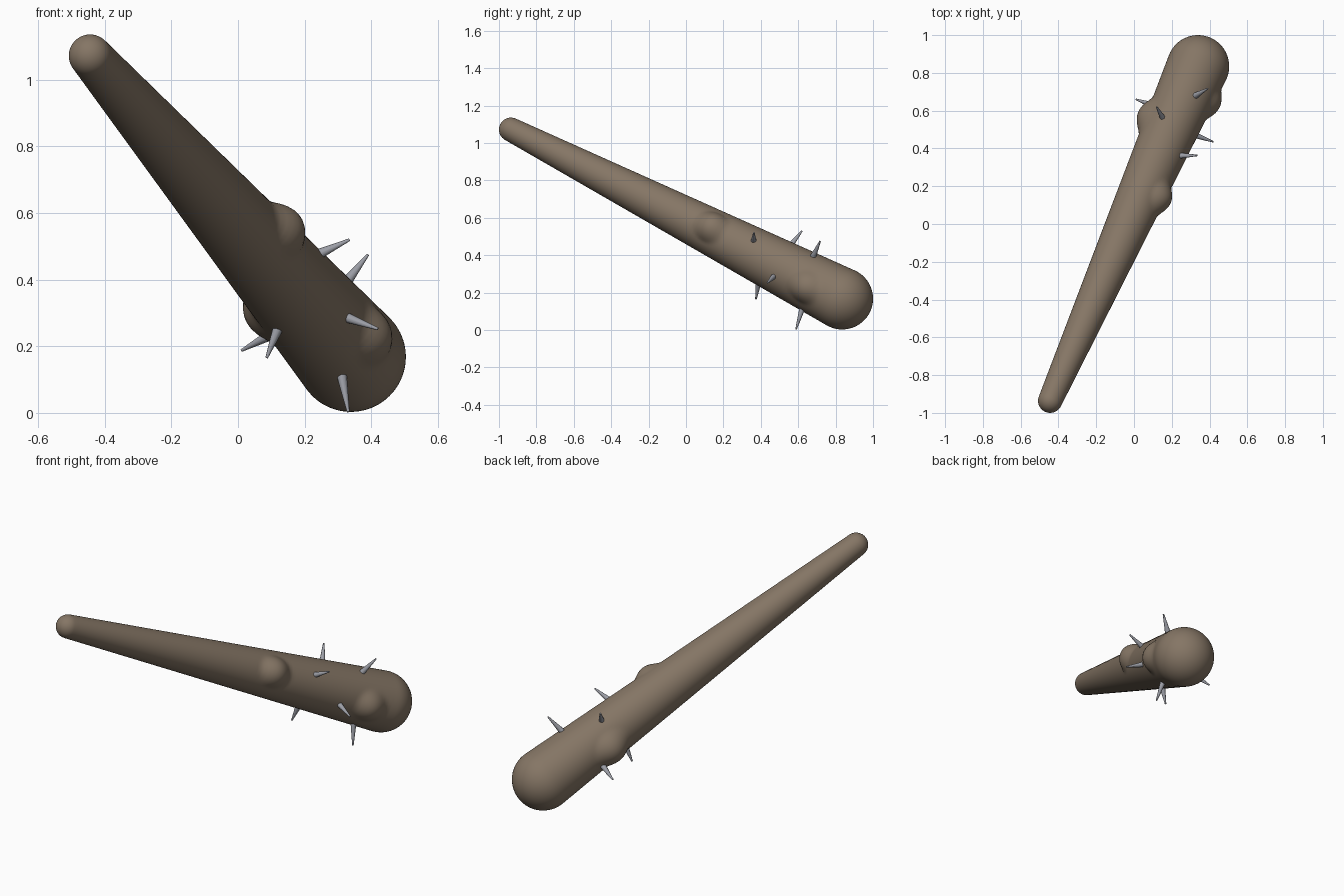
import bpy, bmesh, math
from mathutils import Vector

if "Cube" in bpy.data.objects:
    bpy.data.objects.remove(bpy.data.objects["Cube"])

def material(name, rgb):
    m = bpy.data.materials.new(name)
    m.diffuse_color = (*rgb, 1)
    m.use_nodes = True
    m.node_tree.nodes["Principled BSDF"].inputs["Base Color"].default_value = m.diffuse_color
    return m

WOOD = material("wood", (0.235, 0.18, 0.13))
STEEL = material("steel", (0.33, 0.34, 0.38))

def add_object(name, bm, mat, angle):
    bmesh.ops.recalc_face_normals(bm, faces=bm.faces[:])
    me = bpy.data.meshes.new(name)
    bm.to_mesh(me)
    bm.free()
    me.materials.append(mat)
    ob = bpy.data.objects.new(name, me)
    bpy.context.collection.objects.link(ob)
    bpy.ops.object.select_all(action='DESELECT')
    ob.select_set(True)
    bpy.context.view_layer.objects.active = ob
    bpy.ops.object.shade_smooth_by_angle(angle=math.radians(angle))

# Axis of the club, from grip end to head
A, RA = Vector((-0.444, -0.936, 1.072)), 0.064
B, RB = Vector((0.339, 0.835, 0.168)), 0.165
L = (B - A).length
U = (B - A).normalized()
E1 = Vector((U.y, -U.x, 0)).normalized()   # sideways
E2 = E1.cross(U)
if E2.z < 0:
    E2 = -E2                               # upwards

# Knots: position along axis, angle around it, height, spread
KNOTS = [(0.618, 24, 0.042, 0.10), (0.822, 188, 0.046, 0.115), (0.922, -4, 0.036, 0.10)]

def club_point(s, r, ang):
    d = E1 * math.cos(ang) + E2 * math.sin(ang)
    p = A + U * s + d * r
    for t, deg, h, w in KNOTS:
        kr = RA + (RB - RA) * t
        a = math.radians(deg)
        k = A + U * (t * L) + (E1 * math.cos(a) + E2 * math.sin(a)) * kr
        q = (p - k).length / w
        if q < 1:
            p = p + d * h * (1 - q * q) ** 1.5
    return p

# Profile: round grip end, straight taper, round head
tilt = math.asin((RB - RA) / L)
join = math.pi / 2 + tilt                  # angle from +axis where cones touch the spheres
prof = []
for i in range(1, 11):
    a = math.pi + (join - math.pi) * i / 10
    prof.append((RA * math.cos(a), RA * math.sin(a)))
s0, r0 = prof[-1]
s1, r1 = L + RB * math.cos(join), RB * math.sin(join)
for i in range(1, 110):
    f = i / 110
    prof.append((s0 + (s1 - s0) * f, r0 + (r1 - r0) * f))
for i in range(16):
    a = join * (1 - i / 16)
    prof.append((L + RB * math.cos(a), RB * math.sin(a)))

N = 64
bm = bmesh.new()
rings = [[bm.verts.new(club_point(s, r, 2 * math.pi * j / N)) for j in range(N)] for s, r in prof]
for a, b in zip(rings, rings[1:]):
    for j in range(N):
        k = (j + 1) % N
        bm.faces.new((a[j], a[k], b[k], b[j]))
for ring, tip in ((rings[0], A - U * RA), (rings[-1], B + U * RB)):
    v = bm.verts.new(tip)
    for j in range(N):
        bm.faces.new((ring[j], ring[(j + 1) % N], v))
add_object("club_shaft", bm, WOOD, 60)

# Spikes: base on the surface, tip
SPIKES = [
    ((0.25, 0.362, 0.48), (0.335, 0.363, 0.52)),
    ((0.335, 0.685, 0.405), (0.39, 0.717, 0.475)),
    ((0.33, 0.468, 0.285), (0.42, 0.435, 0.252)),
    ((0.312, 0.62, 0.11), (0.331, 0.588, 0.003)),
    ((0.15, 0.565, 0.46), (0.12, 0.62, 0.53)),
    ((0.08, 0.635, 0.225), (0.01, 0.66, 0.187)),
    ((0.115, 0.385, 0.24), (0.086, 0.374, 0.165)),
]
for i, (base, tip) in enumerate(SPIKES, 1):
    base, tip = Vector(base), Vector(tip)
    d = (tip - base).normalized()
    base = base - d * 0.03
    bm = bmesh.new()
    bmesh.ops.create_cone(bm, cap_ends=True, segments=12, radius1=0.018, radius2=0.004,
                          depth=(tip - base).length)
    bmesh.ops.rotate(bm, matrix=d.to_track_quat('Z', 'Y').to_matrix(), verts=bm.verts)
    bmesh.ops.translate(bm, vec=(base + tip) / 2, verts=bm.verts)
    add_object(f"spike_{i}", bm, STEEL, 40)
